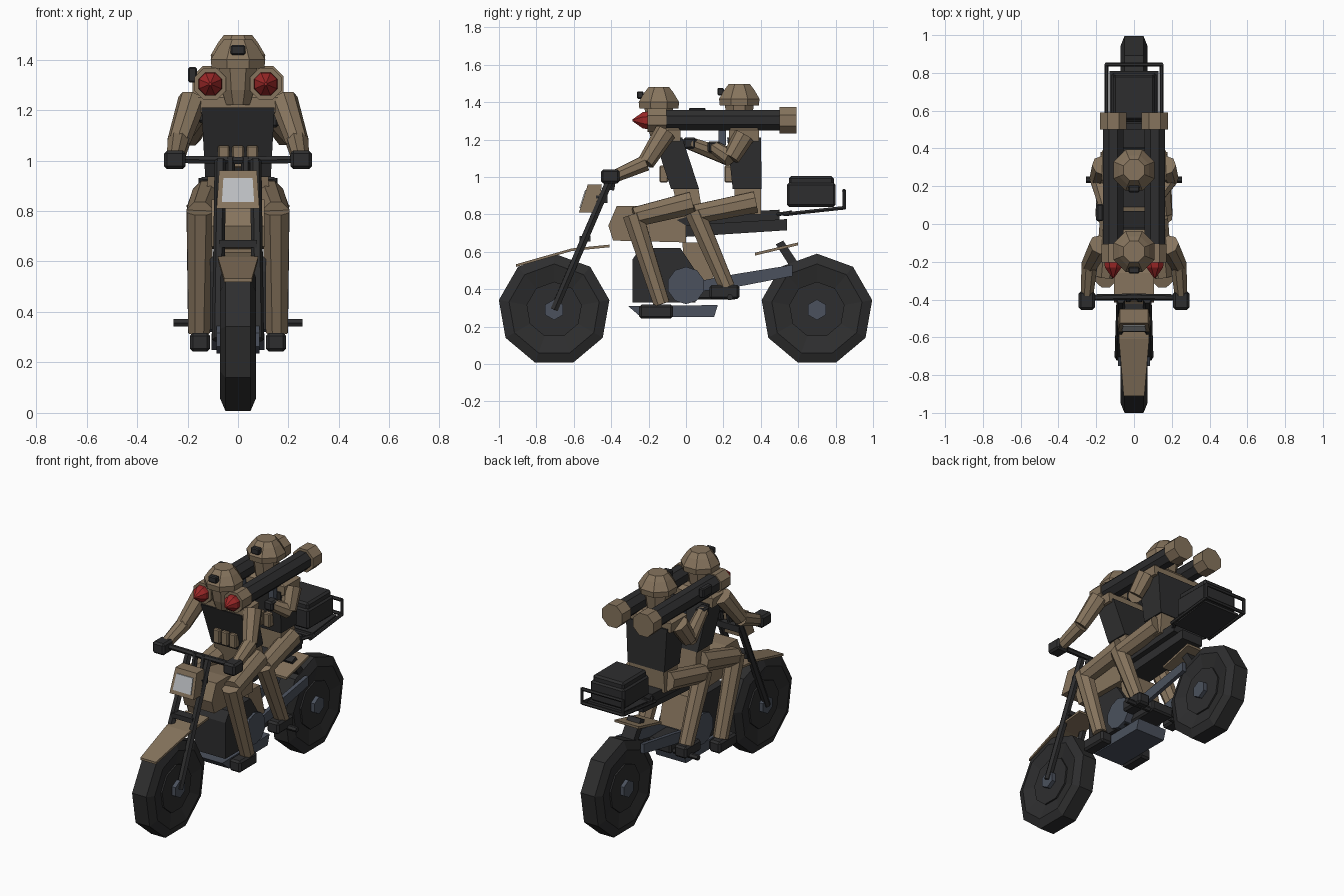
import bpy, bmesh, math
from mathutils import Vector as V


def material(name, rgb):
    m = bpy.data.materials.new(name)
    m.diffuse_color = (*rgb, 1)
    return m


TAN = material("khaki", (0.24, 0.175, 0.11))
DARK = material("charcoal", (0.027, 0.027, 0.028))
STEEL = material("blue_steel", (0.07, 0.083, 0.11))
RED = material("warhead_red", (0.32, 0.02, 0.02))
GLASS = material("lamp_glass", (0.5, 0.52, 0.54))


def make(name, bm, mat):
    bmesh.ops.recalc_face_normals(bm, faces=bm.faces)
    me = bpy.data.meshes.new(name)
    bm.to_mesh(me)
    bm.free()
    me.materials.append(mat)
    ob = bpy.data.objects.new(name, me)
    bpy.context.collection.objects.link(ob)
    return ob


def loft(name, rings, mat):
    bm = bmesh.new()
    vs = [[bm.verts.new(p) for p in r] for r in rings]
    n = len(vs[0])
    for a, b in zip(vs, vs[1:]):
        for i in range(n):
            bm.faces.new((a[i], a[(i + 1) % n], b[(i + 1) % n], b[i]))
    bm.faces.new(vs[0])
    bm.faces.new(vs[-1][::-1])
    return make(name, bm, mat)


def lathe(name, origin, axis, profile, n, mat, phase=0.0):
    """Rings of (distance, radius) along an axis."""
    a, o = V(axis).normalized(), V(origin)
    ref = V((0, 0, 1)) if abs(a.z) < 0.99 else V((0, 1, 0))
    u = ref.cross(a).normalized()
    v = a.cross(u)
    ang = [2 * math.pi * i / n + phase for i in range(n)]
    return loft(name, [[o + a * t + (u * math.sin(k) + v * math.cos(k)) * r for k in ang]
                       for t, r in profile], mat)


def rod(name, p, q, r1, r2, mat, n=8):
    d = V(q) - V(p)
    return lathe(name, p, d, [(0, r1), (d.length, r2)], n, mat, math.pi / n)


def slab(name, prof, x0, x1, mat):
    """Side profile (y, z) extruded across x."""
    return loft(name, [[(x, y, z) for y, z in prof] for x in (x0, x1)], mat)


def block(name, levels, mat):
    """Stacked rectangles: (z, half width, y front, y back)."""
    return loft(name, [[(-h, a, z), (h, a, z), (h, b, z), (-h, b, z)]
                       for z, h, a, b in levels], mat)


def box(name, c, s, mat, bevel=0.0):
    bm = bmesh.new()
    bmesh.ops.create_cube(bm, size=1)
    for v in bm.verts:
        v.co = V([c[i] + v.co[i] * s[i] for i in range(3)])
    if bevel:
        bmesh.ops.bevel(bm, geom=bm.edges[:], offset=bevel, segments=1, affect='EDGES')
    return make(name, bm, mat)


# Wheels
for tag, y in (("front", -0.705), ("rear", 0.70)):
    c = (0, y, 0.29)
    lathe(tag + "_tire", c, (1, 0, 0),
          [(-0.05, 0.15), (-0.072, 0.245), (-0.05, 0.3), (0.05, 0.3), (0.072, 0.245), (0.05, 0.15)], 9, DARK)
    lathe(tag + "_rim", c, (1, 0, 0), [(-0.06, 0.15), (0.06, 0.15)], 9, DARK)
    lathe(tag + "_hub", c, (1, 0, 0), [(-0.085, 0.055), (0.085, 0.055)], 6, STEEL)

# Fork, handlebar, headlight, fenders
for s in (-1, 1):
    rod("fork_leg", (s * 0.08, -0.705, 0.29), (s * 0.07, -0.40, 1.0), 0.023, 0.023, DARK, 6)
    rod("handlebar", (0, -0.385, 1.0), (s * 0.25, -0.39, 1.005), 0.017, 0.017, DARK, 6)
    rod("bar_riser", (s * 0.03, -0.40, 0.93), (s * 0.03, -0.385, 1.01), 0.018, 0.018, DARK, 6)
box("fork_yoke", (0, -0.45, 0.88), (0.16, 0.06, 0.04), DARK)
box("lower_yoke", (0, -0.54, 0.67), (0.15, 0.06, 0.03), DARK)
block("headlight_shell", [(0.81, 0.085, -0.572, -0.47), (0.96, 0.075, -0.525, -0.45)], TAN)
block("headlight_glass", [(0.835, 0.064, -0.57, -0.56), (0.93, 0.058, -0.54, -0.53)], GLASS)
path = [(0.055, -0.91, 0.525), (0.08, -0.61, 0.61), (0.08, -0.41, 0.63)]
loft("front_fender", [[(-w, y, z - 0.006), (w, y, z - 0.006), (w, y, z + 0.008), (-w, y, z + 0.008)]
                      for w, y, z in path], TAN)
slab("rear_fender", [(0.37, 0.58), (0.60, 0.635), (0.60, 0.65), (0.37, 0.595)], -0.085, 0.085, TAN)
slab("rear_strut", [(0.48, 0.64), (0.52, 0.66), (0.60, 0.54), (0.55, 0.53)], -0.045, 0.045, DARK)

# Tank, engine, frame
slab("fuel_tank", [(-0.415, 0.74), (-0.37, 0.845), (-0.26, 0.845), (0.0, 0.80), (0.0, 0.65), (-0.39, 0.66)],
     -0.105, 0.105, TAN)
slab("engine", [(-0.285, 0.33), (-0.285, 0.56), (-0.245, 0.62), (-0.03, 0.62), (0.05, 0.5), (0.05, 0.33)],
     -0.11, 0.11, DARK)
slab("skid_plate", [(-0.31, 0.31), (-0.24, 0.25), (0.15, 0.25), (0.17, 0.315)], -0.105, 0.105, STEEL)
lathe("crankcase", (0, 0, 0.42), (1, 0, 0), [(-0.125, 0.1), (0.125, 0.1)], 10, STEEL)
slab("side_panel", [(-0.02, 0.65), (0.10, 0.65), (0.15, 0.45), (0.0, 0.45)], -0.085, 0.085, TAN)
box("gearbox", (0, 0.16, 0.38), (0.16, 0.22, 0.07), DARK, 0.01)
for s in (-1, 1):
    slab("swing_arm", [(0.0, 0.38), (0.0, 0.43), (0.26, 0.48), (0.57, 0.53), (0.57, 0.47), (0.26, 0.41)],
         s * 0.075, s * 0.1, STEEL)
    rod("foot_peg", (s * 0.08, 0.235, 0.357), (s * 0.255, 0.235, 0.357), 0.017, 0.017, DARK, 6)
slab("seat", [(-0.05, 0.77), (0.05, 0.8), (0.5, 0.825), (0.5, 0.77), (0.0, 0.74)], -0.11, 0.11, DARK)
slab("seat_base", [(0.0, 0.74), (0.54, 0.775), (0.54, 0.715), (0.0, 0.68)], -0.075, 0.075, DARK)

# Luggage rack and case
for s in (-1, 1):
    rod("rack_rail", (s * 0.145, 0.52, 0.80), (s * 0.145, 0.845, 0.835), 0.011, 0.011, DARK, 6)
    rod("rack_post", (s * 0.145, 0.845, 0.83), (s * 0.145, 0.845, 0.93), 0.011, 0.011, DARK, 6)
    rod("rack_strut", (s * 0.06, 0.42, 0.79), (s * 0.145, 0.56, 0.81), 0.011, 0.011, DARK, 6)
for y, z in ((0.845, 0.925), (0.845, 0.835), (0.56, 0.81)):
    rod("rack_crossbar", (-0.145, y, z), (0.145, y, z), 0.011, 0.011, DARK, 6)
slab("rack_plate", [(0.53, 0.81), (0.81, 0.84), (0.81, 0.825), (0.53, 0.79)], -0.13, 0.13, DARK)
box("case", (0, 0.67, 0.905), (0.24, 0.26, 0.13), DARK, 0.012)
box("case_lid", (0, 0.67, 0.98), (0.22, 0.24, 0.05), DARK, 0.012)

# Launch tubes
for s in (-1, 1):
    x, z = s * 0.11, 1.303
    lathe("launch_tube", (x, -0.13, z), (0, 1, 0), [(0, 0.06), (0.65, 0.06)], 8, DARK, math.pi / 8)
    lathe("tube_muzzle", (x, -0.205, z), (0, 1, 0), [(0, 0.068), (0.1, 0.068)], 8, TAN, math.pi / 8)
    lathe("tube_exhaust_cap", (x, 0.5, z), (0, 1, 0), [(0, 0.077), (0.09, 0.077)], 8, TAN, math.pi / 8)
    lathe("warhead", (x, -0.205, z), (0, -1, 0), [(0, 0.05), (0.025, 0.048), (0.08, 0.006)], 8, RED, math.pi / 8)
    box("trigger_grip", (x, 0.195, 1.21), (0.035, 0.04, 0.08), STEEL)
box("launcher_sight", (-0.18, 0.06, 1.34), (0.035, 0.09, 0.06), DARK, 0.006)


# Riders
def limb(name, pts, radii):
    for i in range(len(pts) - 1):
        rod(name + "_%d" % i, pts[i], pts[i + 1], radii[i], radii[i + 1], TAN)


def rider(tag, hy, dz, vest, hips):
    lathe(tag + "_helmet", (0, hy, 1.365 + dz), (0, 0, 1),
          [(0, 0.113), (0.035, 0.117), (0.085, 0.085), (0.115, 0.06)], 8, TAN, math.pi / 8)
    box(tag + "_goggle_mount", (0, hy - 0.1, 1.438 + dz), (0.058, 0.035, 0.04), DARK, 0.006)
    lathe(tag + "_head", (0, hy, 1.22), (0, 0, 1), [(0, 0.05), (0.06, 0.07), (0.16 + dz, 0.085)],
          8, TAN, math.pi / 8)
    (a0, b0), (a1, b1) = vest
    block(tag + "_vest", [(0.935, 0.13, a0, b0), (1.21, 0.145, a1, b1)], DARK)
    block(tag + "_shoulders", [(1.19, 0.165, a1 + 0.01, b1 - 0.01), (1.25, 0.17, a1 + 0.01, b1 - 0.01),
                               (1.275, 0.12, a1 + 0.03, b1 - 0.03)], TAN)
    block(tag + "_hips", [(0.80, 0.13, *hips), (0.945, 0.12, a0 + 0.01, b0 - 0.005)], TAN)
    for x in (-0.056, 0, 0.056):
        box(tag + "_pouch", (x, a0 + (a1 - a0) * 0.3 - 0.012, 1.015), (0.046, 0.045, 0.09), TAN, 0.006)


rider("driver", -0.145, 0.0, ((-0.08, 0.07), (-0.17, -0.02)), (-0.04, 0.09))
rider("passenger", 0.285, 0.018, ((0.25, 0.405), (0.22, 0.40)), (0.26, 0.40))

for s in (-1, 1):
    # Driver limbs
    limb("driver_arm", [(s * 0.18, -0.11, 1.24), (s * 0.235, -0.215, 1.075), (s * 0.25, -0.39, 1.0)],
         [0.058, 0.046, 0.035])
    box("driver_glove", (s * 0.25, -0.405, 1.003), (0.085, 0.1, 0.075), DARK, 0.012)
    limb("driver_leg", [(s * 0.12, 0.03, 0.86), (s * 0.15, -0.275, 0.785)], [0.065, 0.057])
    limb("driver_shin", [(s * 0.15, -0.285, 0.80), (s * 0.155, -0.13, 0.32)], [0.058, 0.046])
    box("driver_boot", (s * 0.15, -0.16, 0.28), (0.08, 0.18, 0.075), DARK, 0.012)
    # Passenger limbs
    hand = (0.13, 0.15, 1.16) if s > 0 else (-0.13, 0.02, 1.18)
    limb("passenger_arm", [(s * 0.165, 0.31, 1.22), (s * 0.19, 0.24, 1.10), hand], [0.058, 0.047, 0.036])
    box("passenger_glove", hand, (0.06, 0.07, 0.06), DARK, 0.01)
    limb("passenger_leg", [(s * 0.12, 0.37, 0.865), (s * 0.15, 0.05, 0.80)], [0.062, 0.056])
    limb("passenger_shin", [(s * 0.15, 0.045, 0.815), (s * 0.155, 0.22, 0.41)], [0.057, 0.045])
    box("passenger_boot", (s * 0.155, 0.205, 0.385), (0.085, 0.16, 0.075), DARK, 0.012)
